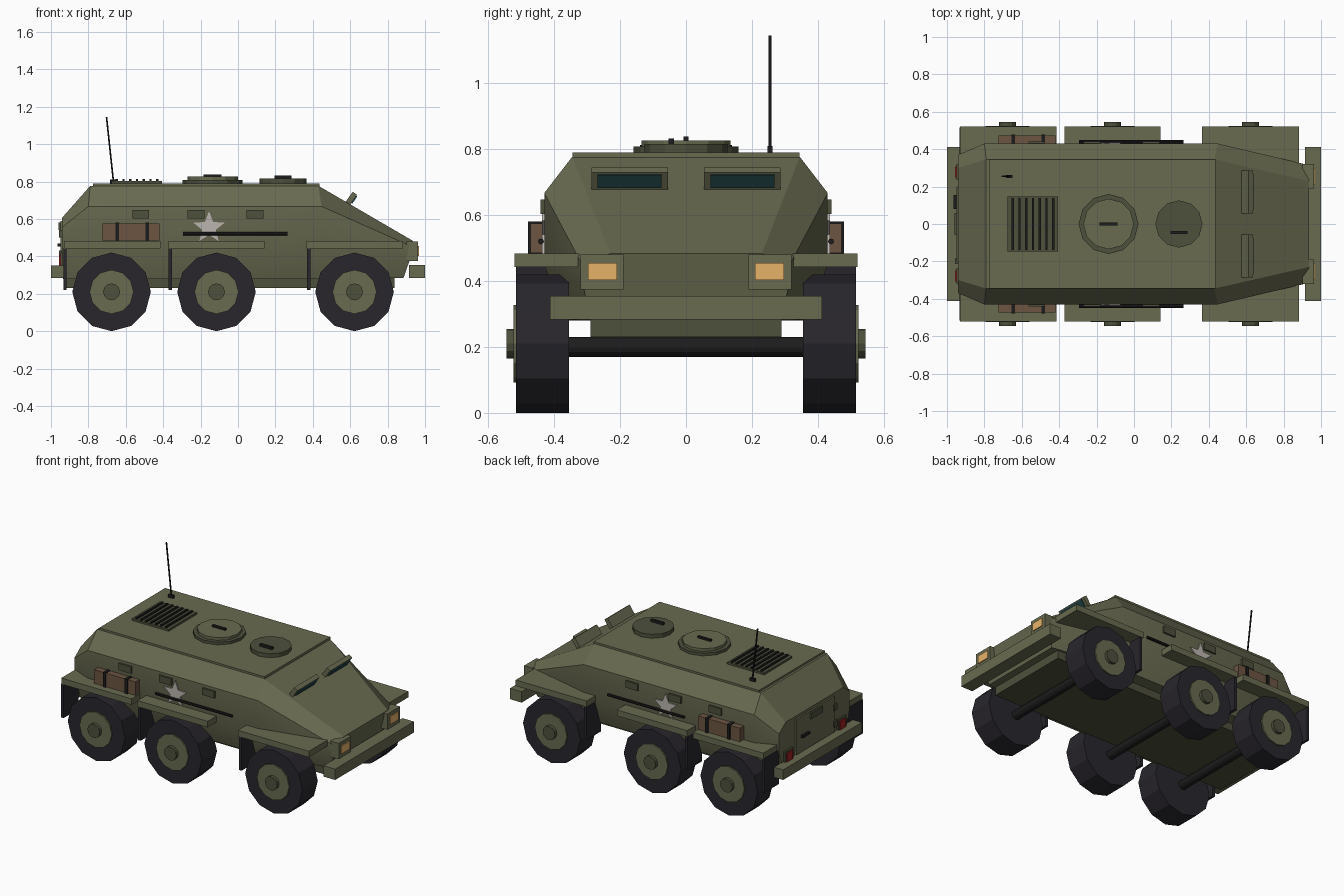
import bpy, bmesh, math
from mathutils import Vector

if "Cube" in bpy.data.objects:
    bpy.data.objects.remove(bpy.data.objects["Cube"])


def material(name, rgb):
    m = bpy.data.materials.new(name)
    m.diffuse_color = (*rgb, 1)
    m.use_nodes = True
    m.node_tree.nodes["Principled BSDF"].inputs["Base Color"].default_value = m.diffuse_color
    return m


OLIVE = material("olive", (0.14, 0.145, 0.08))
DARK_OLIVE = material("dark_olive", (0.075, 0.08, 0.045))
RUBBER = material("rubber", (0.021, 0.019, 0.025))
METAL = material("dark_metal", (0.012, 0.012, 0.012))
BROWN = material("canvas", (0.15, 0.09, 0.055))
GLASS = material("glass", (0.015, 0.06, 0.065))
LAMP = material("lamp", (0.8, 0.45, 0.14))
RED = material("red", (0.35, 0.015, 0.015))
WHITE = material("pale", (0.5, 0.46, 0.43))


def finish(name, bm, mat):
    bmesh.ops.recalc_face_normals(bm, faces=bm.faces)
    me = bpy.data.meshes.new(name)
    bm.to_mesh(me)
    bm.free()
    me.materials.append(mat)
    ob = bpy.data.objects.new(name, me)
    bpy.context.collection.objects.link(ob)
    return ob


def box(name, x, y, z, mat, tilt=0):
    """Box from (min, max) ranges, optionally tilted about y."""
    bm = bmesh.new()
    bmesh.ops.create_cube(bm, size=1)
    for v in bm.verts:
        v.co = Vector((v.co.x * (x[1] - x[0]), v.co.y * (y[1] - y[0]), v.co.z * (z[1] - z[0])))
    ob = finish(name, bm, mat)
    ob.location = (sum(x) / 2, sum(y) / 2, sum(z) / 2)
    ob.rotation_euler.y = tilt
    return ob


def rod(name, a, b, r, mat, sides=12):
    """Cylinder between two points."""
    a, b = Vector(a), Vector(b)
    bm = bmesh.new()
    bmesh.ops.create_cone(bm, cap_ends=True, segments=sides, radius1=r, radius2=r, depth=(b - a).length)
    ob = finish(name, bm, mat)
    ob.location = (a + b) / 2
    d = (b - a).normalized()
    ob.rotation_euler = (-math.pi / 2 * d.y, 0, 0) if abs(d.y) > 0.99 else Vector((0, 0, 1)).rotation_difference(d).to_euler()
    return ob


def span(s, a, b):
    return tuple(sorted((s * a, s * b)))


# Hull: lofted sections, each half listed from roof to belly as (x, y, z)
sections = [
    [(-.94, .30, .607), (-.94, .37, .555), (-.94, .37, .44), (-.935, .32, .28)],
    [(-.79, .345, .777), (-.80, .43, .667), (-.80, .43, .45), (-.80, .37, .28)],
    [(.43, .345, .777), (.447, .43, .667), (.447, .43, .45), (.447, .37, .28)],
    [(.935, .23, .483), (.935, .315, .45), (.925, .315, .40), (.885, .29, .285)],
]
bm = bmesh.new()
loops = []
for half in sections:
    pts = half + [(x, -y, z) for x, y, z in reversed(half)]
    loops.append([bm.verts.new(p) for p in pts])
for a, b in zip(loops, loops[1:]):
    for i in range(8):
        j = (i + 1) % 8
        bm.faces.new((a[i], a[j], b[j], b[i]))
bm.faces.new(loops[0])
bm.faces.new(loops[-1])
hull = finish("hull", bm, OLIVE)
bpy.context.view_layer.objects.active = hull
hull.select_set(True)
bpy.ops.object.shade_smooth_by_angle(angle=math.radians(30))
hull.select_set(False)

box("belly_plate", (-.92, .837), (-.29, .29), (.23, .29), DARK_OLIVE)
box("roof_plate", (-.775, .435), (-.345, .345), (.77, .79), OLIVE)
box("front_bumper", (.915, 1), (-.412, .412), (.283, .355), OLIVE)
box("rear_bumper", (-1, -.93), (-.412, .412), (.283, .35), OLIVE)

# Wheels and axles
for i, x in enumerate((-.676, -.115, .623)):
    rod(f"axle_{i}", (x, -.4, .2), (x, .4, .2), .03, METAL)
    for s in (-1, 1):
        rod(f"tyre_{i}", (x, s * .355, .21), (x, s * .515, .21), .21, RUBBER)
        rod(f"rim_{i}", (x, s * .5, .21), (x, s * .524, .21), .118, OLIVE)
        rod(f"hub_{i}", (x, s * .52, .21), (x, s * .545, .21), .045, DARK_OLIVE)

# Equipment repeated on both sides
for s in (-1, 1):
    for x in ((-.93, -.415), (-.372, .142), (.363, .883)):
        box("fender", x, span(s, .325, .52), (.443, .483), OLIVE)
    for x in (-.925, -.362, .378):
        box("mud_flap", (x - .009, x + .009), span(s, .36, .515), (.22, .445), RUBBER)
    for x in (-.52, -.225, .09):
        box("vision_block", (x - .045, x + .045), span(s, .42, .442), (.603, .648), DARK_OLIVE)
    rod("tool_bar", (-.295, s * .44, .52), (.265, s * .44, .52), .009, METAL, 8)
    box("stowage_roll", (-.725, -.42), span(s, .41, .472), (.485, .575), BROWN)
    for x in (-.645, -.485):
        box("stowage_strap", (x - .01, x + .01), span(s, .41, .479), (.482, .58), METAL)
    # Five-pointed side marking
    bm = bmesh.new()
    ring = []
    for k in range(10):
        r, a = (.038 if k % 2 else .088), math.pi / 2 + k * math.pi / 5
        ring.append(bm.verts.new((-.155 + r * math.cos(a), s * .425, .553 + r * math.sin(a))))
    face = bm.faces.new(ring)
    out = bmesh.ops.extrude_face_region(bm, geom=[face])["geom"]
    bmesh.ops.translate(bm, vec=(0, s * .012, 0), verts=[v for v in out if isinstance(v, bmesh.types.BMVert)])
    finish("side_star", bm, WHITE)
    # Lights
    box("headlight_housing", (.90, .962), span(s, .19, .32), (.375, .48), OLIVE)
    box("headlight_lens", (.95, .968), span(s, .21, .298), (.403, .455), LAMP)
    box("tail_light_housing", (-.95, -.92), span(s, .235, .32), (.335, .42), DARK_OLIVE)
    box("tail_light", (-.957, -.94), span(s, .248, .307), (.347, .408), RED)
    # Raised windscreen visors
    box("visor", (.592, .62), span(s, .055, .287), (.678, .743), OLIVE, math.radians(35))
    box("visor_glass", (.606, .626), span(s, .075, .268), (.683, .73), GLASS, math.radians(35))

# Rear door with hinges, vision block and handle
box("rear_door", (-.95, -.93), (-.2, .2), (.355, .59), OLIVE)
box("door_vision_block", (-.96, -.94), (-.06, .06), (.54, .58), DARK_OLIVE)
box("door_handle", (-.966, -.945), (.08, .155), (.452, .468), METAL)
for z in (.41, .52):
    box("door_hinge", (-.958, -.94), (-.215, -.185), (z - .02, z + .02), DARK_OLIVE)

# Roof hatches
rod("rear_hatch_ring", (-.136, 0, .78), (-.136, 0, .808), .16, DARK_OLIVE)
rod("rear_hatch_lid", (-.136, 0, .79), (-.136, 0, .826), .135, OLIVE)
box("rear_hatch_handle", (-.185, -.088), (-.008, .008), (.82, .838), METAL)
rod("front_hatch_lid", (.24, 0, .78), (.24, 0, .816), .126, DARK_OLIVE)
box("front_hatch_handle", (.195, .285), (-.053, -.037), (.81, .832), METAL)

# Engine grille
box("grille_plate", (-.675, -.405), (-.147, .147), (.785, .803), DARK_OLIVE)
for i in range(7):
    x = -.648 + i * .036
    box("grille_slat", (x - .006, x + .006), (-.14, .14), (.80, .813), METAL)

# Antenna
box("antenna_base", (-.685, -.65), (.247, .263), (.785, .81), METAL)
rod("antenna", (-.665, .255, .79), (-.703, .255, 1.145), .005, METAL, 6)
